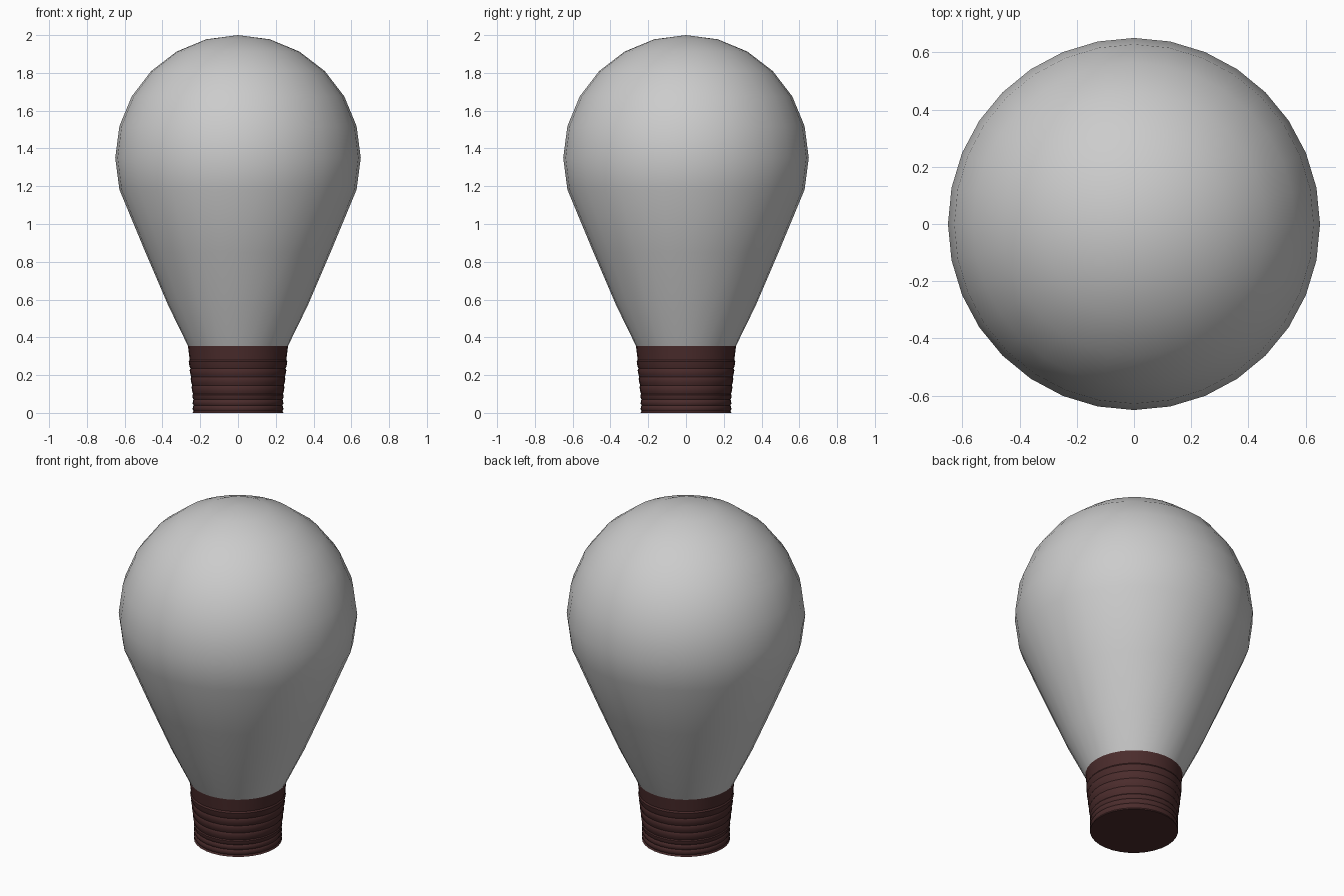
import bpy, bmesh, math

if "Cube" in bpy.data.objects:
    bpy.data.objects.remove(bpy.data.objects["Cube"])

SEGMENTS = 32


def lathe(name, profile, angle):
    """Revolve (radius, z) points, listed bottom to top, into a smooth object."""
    bm = bmesh.new()
    rings = []
    for r, z in profile:
        if r == 0:
            rings.append([bm.verts.new((0, 0, z))] * SEGMENTS)
        else:
            rings.append([bm.verts.new((r * math.cos(a), r * math.sin(a), z))
                          for a in (2 * math.pi * i / SEGMENTS for i in range(SEGMENTS))])
    for low, high in zip(rings, rings[1:]):
        for i in range(SEGMENTS):
            j = (i + 1) % SEGMENTS
            corners = dict.fromkeys((low[i], low[j], high[j], high[i]))
            bm.faces.new(list(corners))
    mesh = bpy.data.meshes.new(name)
    bm.to_mesh(mesh)
    bm.free()
    obj = bpy.data.objects.new(name, mesh)
    bpy.context.collection.objects.link(obj)
    bpy.ops.object.select_all(action='DESELECT')
    obj.select_set(True)
    bpy.context.view_layer.objects.active = obj
    bpy.ops.object.shade_smooth_by_angle(angle=math.radians(angle))
    return obj


# Glass: tapered neck flowing into a spherical crown
glass = [(0.265, 0.355), (0.37, 0.57), (0.49, 0.85)]
for step in range(7, 0, -1):
    a = math.radians(15 * step)
    glass.append((0.65 * math.sin(a), 1.35 + 0.65 * math.cos(a)))
glass.append((0, 2.0))
lathe("glass_bulb", glass, 40)

# Screw base: closed bottom, stacked thread ridges, plain collar
base = [(0, 0), (0.24, 0)]
levels = [0.01, 0.04, 0.07, 0.10, 0.145, 0.19, 0.235, 0.28]
for z0, z1 in zip(levels, levels[1:]):
    r0, r1 = (0.238 + 0.022 * max(0, (z - 0.08) / 0.2) for z in (z0, z1))
    h = z1 - z0
    base += [(r0 - 0.003, z0), (r0 + 0.002, z0 + 0.3 * h), (r1 + 0.001, z0 + 0.8 * h)]
base += [(0.256, 0.28), (0.265, 0.355)]
screw_base = lathe("screw_base", base, 35)

# Dark brown base colour
brown = bpy.data.materials.new("dark_brown")
brown.diffuse_color = (0.07, 0.025, 0.025, 1)
brown.use_nodes = True
brown.node_tree.nodes["Principled BSDF"].inputs["Base Color"].default_value = brown.diffuse_color
screw_base.data.materials.append(brown)
